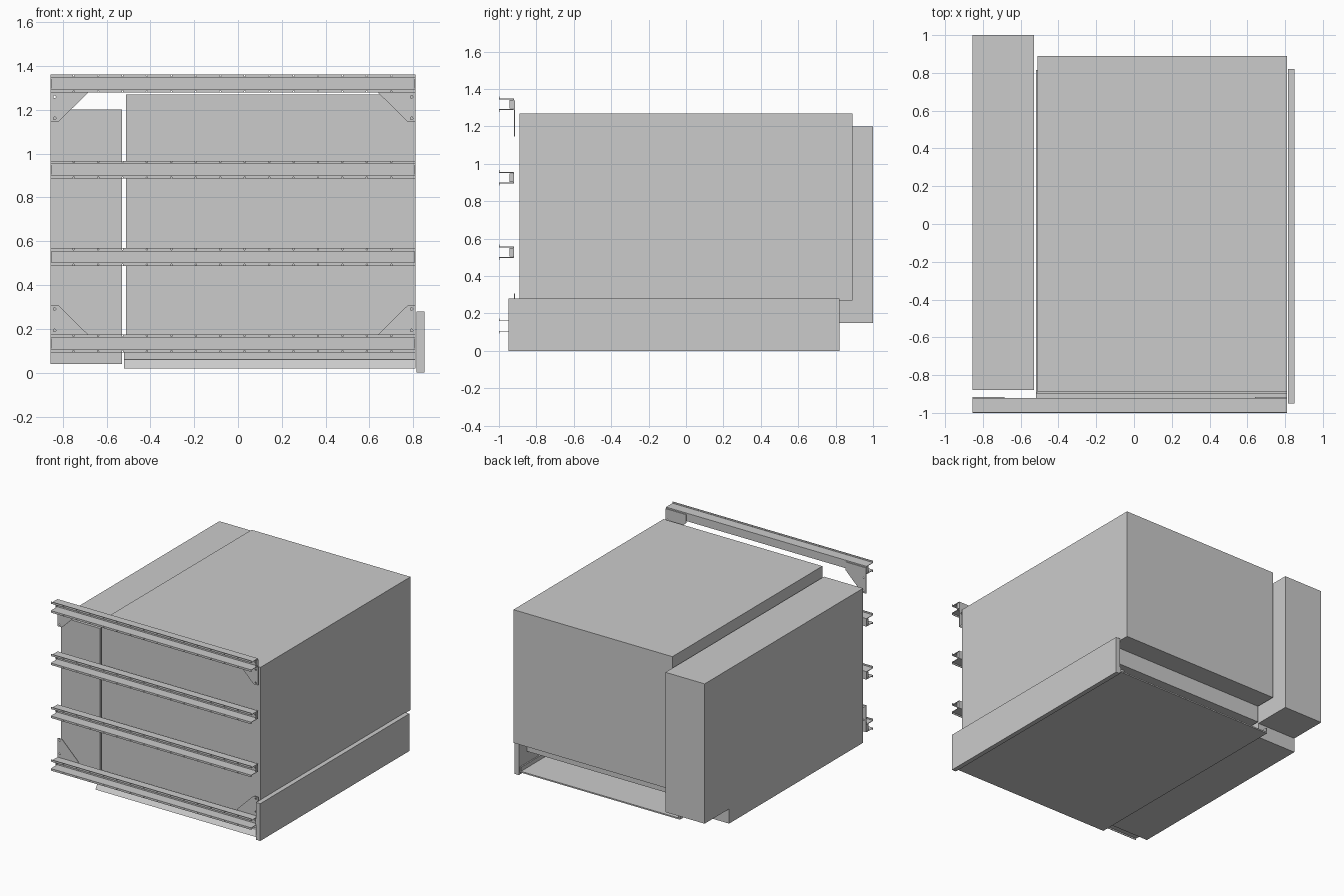
import bpy, bmesh, math
from mathutils import Matrix, Vector

if "Cube" in bpy.data.objects:
    bpy.data.objects.remove(bpy.data.objects["Cube"])


def finish(bm, name):
    bmesh.ops.recalc_face_normals(bm, faces=bm.faces)
    me = bpy.data.meshes.new(name)
    bm.to_mesh(me)
    bm.free()
    ob = bpy.data.objects.new(name, me)
    bpy.context.collection.objects.link(ob)
    return ob


def prism(name, pts, axis, a, b):
    """Extrude a 2D profile along x (points are y,z) or y (points are x,z)."""
    def place(p, t):
        return (t, p[0], p[1]) if axis == 'x' else (p[0], t, p[1])
    bm = bmesh.new()
    f = bm.faces.new([bm.verts.new(place(p, a)) for p in pts])
    r = bmesh.ops.extrude_face_region(bm, geom=[f])
    vs = [v for v in r['geom'] if isinstance(v, bmesh.types.BMVert)]
    d = Vector((b - a, 0, 0)) if axis == 'x' else Vector((0, b - a, 0))
    bmesh.ops.translate(bm, verts=vs, vec=d)
    return finish(bm, name)


def box(name, x, y, z):
    return prism(name, [(y[0], z[0]), (y[1], z[0]), (y[1], z[1]), (y[0], z[1])],
                 'x', *x)


def drill(ob, holes, r):
    """Cut round holes along y at the given (x, y, z) points."""
    bm = bmesh.new()
    for h in holes:
        m = Matrix.Translation(h) @ Matrix.Rotation(math.pi / 2, 4, 'X')
        bmesh.ops.create_cone(bm, cap_ends=True, segments=10, radius1=r,
                              radius2=r, depth=0.03, matrix=m)
    cutter = finish(bm, "hole_cutter")
    cutter.hide_render = True
    mod = ob.modifiers.new("holes", 'BOOLEAN')
    mod.operation, mod.solver, mod.object = 'DIFFERENCE', 'EXACT', cutter
    bpy.context.view_layer.update()
    dg = bpy.context.evaluated_depsgraph_get()
    me = bpy.data.meshes.new_from_object(ob.evaluated_get(dg))
    ob.modifiers.clear()
    ob.data = me
    bpy.data.objects.remove(cutter)


# Main cabinet and side cabinet, each stepped in at the lower back
prism("main_cabinet", [(-.89, .145), (.73, .145), (.73, .27), (.89, .27),
                       (.89, 1.27), (-.89, 1.27)], 'x', -.51, .81)
prism("side_cabinet", [(-.88, .04), (.71, .04), (.71, .15), (1, .15),
                       (1, 1.2), (-.88, 1.2)], 'x', -.855, -.53)

# Skirt board on the right
box("side_skirt", (.815, .85), (-.95, .82), (0, .28))

# Base tray: floor with sloped front nose, front wall and low side rims
prism("base_tray", [(-.95, .02), (.815, .02), (.815, .03), (-.89, .03),
                    (-.89, .12), (-.9, .12), (-.9, .06), (-.92, .06)],
      'x', -.52, .81)
for i, x in enumerate((-.52, .8)):
    box(f"tray_rim_{i}", (x, x + .01), (-.9, .815), (.03, .06))
box("tray_bracket", (.66, .72), (.6, .68), (.12, .145))

# Four horizontal hat-section rails with drilled lips and web
X0, X1 = -.855, .81
MID = (X0 + X1) / 2
T = .004
half = [(-1, .041), (-1, .026), (-.92 - T, .026)]
inner = [(-.92, .026 + T), (-1 + T, .026 + T), (-1 + T, .041)]
profile = (half + [(y, -z) for y, z in reversed(half)]
           + [(y, -z) for y, z in reversed(inner)] + inner)
web_x = (-.838, -.778, -.677, .632, .733, .793)
for i, c in enumerate((.133, .528, .926, 1.319)):
    rail = prism(f"rail_{i}", [(y, z + c) for y, z in profile], 'x', X0, X1)
    holes = [(X0 + .105 + k * .1115, -1, c + s * .0355)
             for k in range(14) for s in (-1, 1)]
    drill(rail, holes, .0035)

    # Splice angles at both ends of each rail
    for side in (-1, 1):
        def mx(v):
            return MID + side * v
        e = (X1 - X0) / 2
        xs = sorted((mx(e - .18), mx(e)))
        plate = box(f"splice_plate_{i}_{side}", xs, (-.928, -.9245),
                    (c - .022, c + .022))
        drill(plate, [(x, -.926, c) for x in web_x if x * side > 0], .006)
        xs = sorted((mx(e - .004), mx(e)))
        box(f"splice_tab_{i}_{side}", xs, (-.945, -.926), (c - .022, c + .022))

        # Corner gussets on the top and bottom rails
        if i in (0, 3):
            s = 1 if i == 0 else -1
            g = [(e, -.02), (e - .17, -.02), (e - .17, .042),
                 (e - .037, .173), (e, .173)]
            gusset = prism(f"corner_gusset_{i}_{side}",
                           [(mx(x), c + s * z) for x, z in g],
                           'y', -.92, -.915)
            drill(gusset, [(mx(e - .018), -.9175, c + s * z)
                           for z in (.06, .158)], .006)
